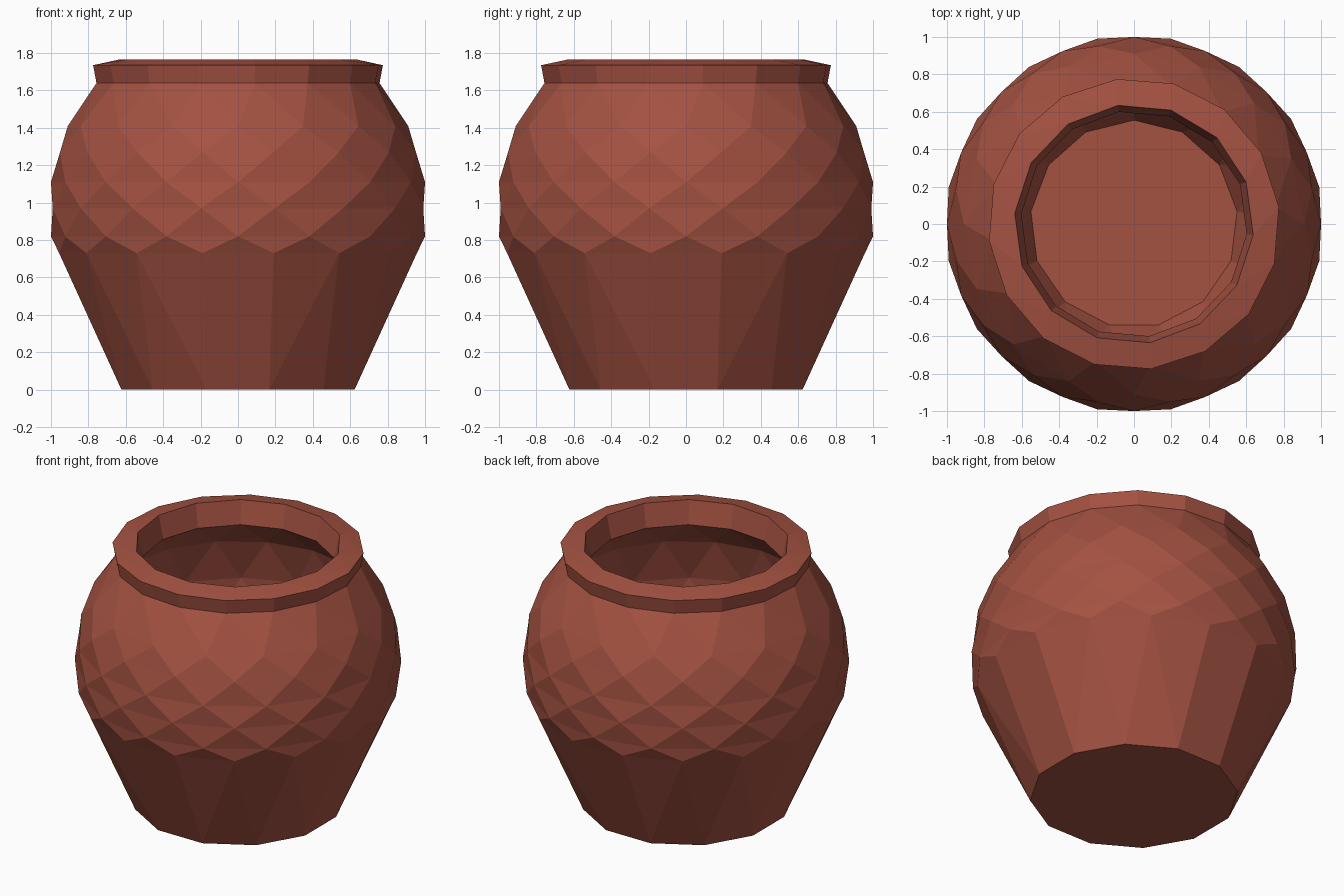
import bpy, bmesh, math

if "Cube" in bpy.data.objects:
    bpy.data.objects.remove(bpy.data.objects["Cube"])

# Single terracotta colour
clay = bpy.data.materials.new("terracotta")
clay.diffuse_color = (0.37, 0.084, 0.054, 1.0)
clay.use_nodes = True
clay.node_tree.nodes["Principled BSDF"].inputs["Base Color"].default_value = clay.diffuse_color

# Profile rings: radius, height, sides, offset in fractions of a side
rings = [
    # outer body
    (0.645, 0.00, 12, 0.5),
    (0.975, 0.73, 16, 0.5),
    (1.00, 0.82, 16, 0.0),
    (1.01, 0.97, 16, 0.5),
    (1.00, 1.11, 16, 0.0),
    (0.97, 1.27, 16, 0.5),
    (0.91, 1.41, 16, 0.0),
    # flared rim
    (0.762, 1.64, 16, 0.3),
    (0.780, 1.735, 16, 0.3),
    (0.640, 1.765, 14, 0.3),
    # neck and hollow inside
    (0.605, 1.61, 14, 0.3),
    (0.82, 1.40, 16, 0.0),
    (0.90, 1.11, 16, 0.5),
    (0.89, 0.85, 16, 0.0),
    (0.555, 0.09, 13, 0.5),
]


def stitch(bm, a, b, off_a, off_b):
    """Join two closed rings of any vertex count with triangles."""
    na, nb, i, j = len(a), len(b), 0, 0
    while i < na or j < nb:
        next_a = (i + 1 + off_a) / na
        next_b = (j + 1 + off_b) / nb
        if j >= nb or (i < na and next_a <= next_b):
            bm.faces.new((a[i % na], a[(i + 1) % na], b[j % nb]))
            i += 1
        else:
            bm.faces.new((a[i % na], b[(j + 1) % nb], b[j % nb]))
            j += 1


bm = bmesh.new()
loops = []
for r, z, n, off in rings:
    loop = []
    for k in range(n):
        t = (k + off) / n * math.tau - math.pi / 2
        loop.append(bm.verts.new((r * math.cos(t), r * math.sin(t), z)))
    loops.append(loop)

for k in range(len(rings) - 1):
    stitch(bm, loops[k], loops[k + 1], rings[k][3], rings[k + 1][3])

# Base and inside floor
bm.faces.new(loops[0])
bm.faces.new(loops[-1])
bmesh.ops.recalc_face_normals(bm, faces=bm.faces)

mesh = bpy.data.meshes.new("clay_pot")
bm.to_mesh(mesh)
bm.free()
mesh.materials.append(clay)
pot = bpy.data.objects.new("clay_pot", mesh)
bpy.context.collection.objects.link(pot)
